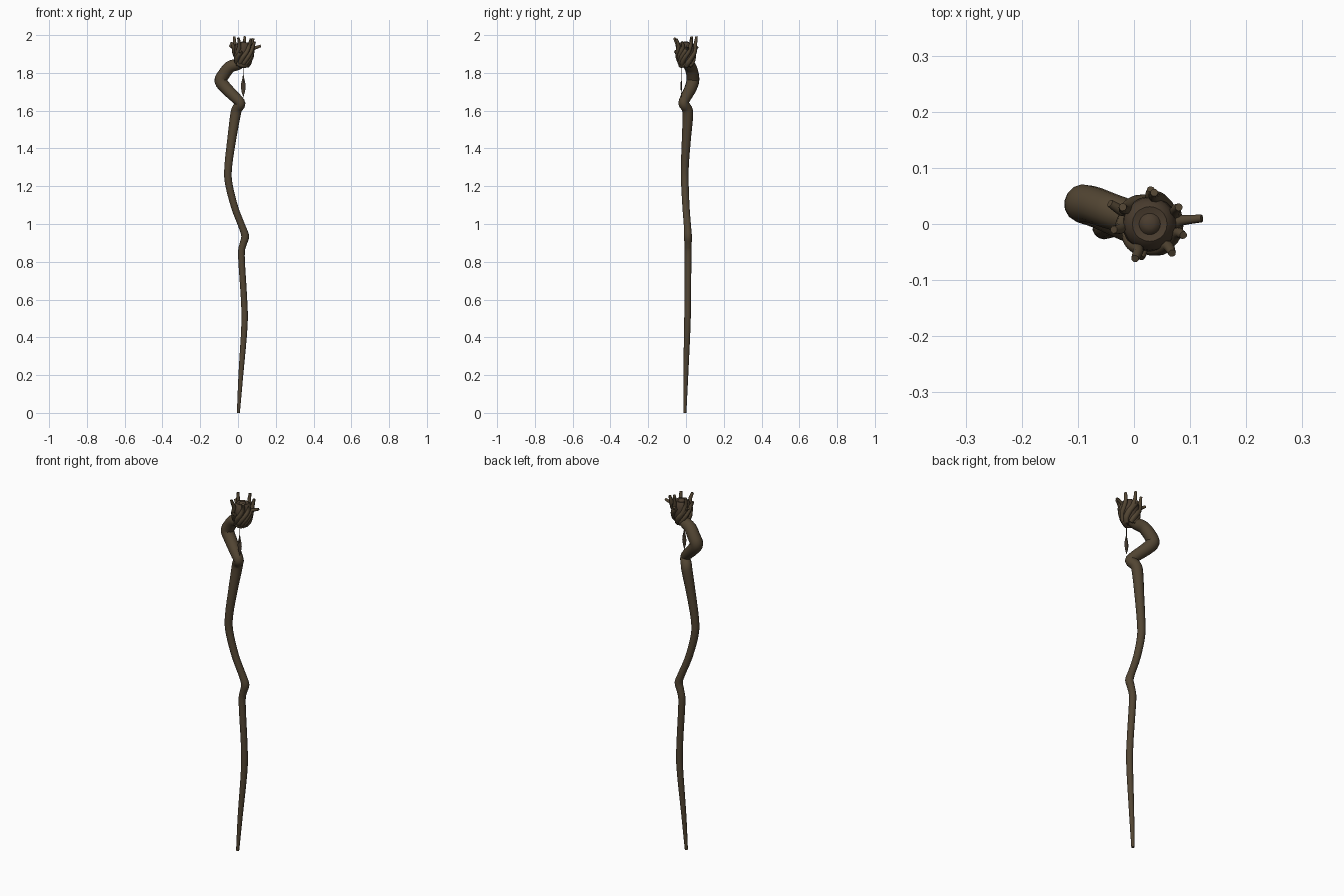
import bpy, bmesh, math
from mathutils import Vector

if "Cube" in bpy.data.objects:
    bpy.data.objects.remove(bpy.data.objects["Cube"])


def material(name, rgb):
    m = bpy.data.materials.new(name)
    m.diffuse_color = (*rgb, 1)
    m.use_nodes = True
    m.node_tree.nodes["Principled BSDF"].inputs["Base Color"].default_value = m.diffuse_color
    return m


BARK = material("brown bark", (0.085, 0.060, 0.033))
DARK = material("dark bark", (0.068, 0.046, 0.028))
CHARM = material("charm brown", (0.060, 0.043, 0.028))


def finish(bm, name, mat, angle=50):
    bmesh.ops.recalc_face_normals(bm, faces=bm.faces)
    me = bpy.data.meshes.new(name)
    bm.to_mesh(me)
    bm.free()
    ob = bpy.data.objects.new(name, me)
    bpy.context.collection.objects.link(ob)
    me.materials.append(mat)
    bpy.ops.object.select_all(action='DESELECT')
    bpy.context.view_layer.objects.active = ob
    ob.select_set(True)
    bpy.ops.object.shade_smooth_by_angle(angle=math.radians(angle))
    return ob


def smooth_path(pts, steps):
    """Catmull-Rom through (x, y, z, radius) points."""
    p = [Vector(q) for q in pts]
    p = [2 * p[0] - p[1]] + p + [2 * p[-1] - p[-2]]
    out = []
    for i in range(1, len(p) - 2):
        a, b, c, d = p[i - 1:i + 3]
        for k in range(steps):
            t = k / steps
            out.append(0.5 * (2 * b + (c - a) * t + (2 * a - 5 * b + 4 * c - d) * t * t
                              + (3 * b - a - 3 * c + d) * t ** 3))
    return out + [p[-2]]


def tube(name, pts, mat, sides=12, steps=4):
    path = smooth_path(pts, steps)
    pos = [q.to_3d() for q in path]
    bm = bmesh.new()
    rings, u = [], Vector((1, 0.2, 0))
    for i, c in enumerate(pos):
        t = (pos[min(i + 1, len(pos) - 1)] - pos[max(i - 1, 0)]).normalized()
        u = (u - t * u.dot(t)).normalized()
        v = t.cross(u)
        r = max(path[i][3], 0.002)
        rings.append([bm.verts.new(c + r * (math.cos(a) * u + math.sin(a) * v))
                      for a in (2 * math.pi * k / sides for k in range(sides))])
    for a, b in zip(rings, rings[1:]):
        for k in range(sides):
            j = (k + 1) % sides
            bm.faces.new((a[k], a[j], b[j], b[k]))
    bm.faces.new(rings[0])
    bm.faces.new(rings[-1])
    return finish(bm, name, mat)


# Crooked shaft: x, y, z, radius
tube("shaft", [
    (0.002, -0.006, 0.0, 0.008), (0.015, -0.001, 0.2, 0.013), (0.034, 0.007, 0.46, 0.017),
    (0.032, 0.009, 0.6, 0.017), (0.018, 0.011, 0.83, 0.018), (0.026, 0.011, 0.89, 0.019),
    (0.038, 0.010, 0.935, 0.021), (0.022, 0.008, 0.985, 0.019), (-0.018, 0.0, 1.09, 0.019),
    (-0.050, -0.006, 1.22, 0.020), (-0.051, -0.006, 1.31, 0.021), (-0.033, 0.002, 1.45, 0.024),
    (-0.014, 0.010, 1.575, 0.028), (-0.004, 0.004, 1.612, 0.028), (0.014, -0.014, 1.637, 0.026),
    (-0.012, -0.002, 1.668, 0.029), (-0.060, 0.023, 1.715, 0.032), (-0.091, 0.036, 1.757, 0.034),
    (-0.073, 0.034, 1.795, 0.033), (-0.042, 0.023, 1.832, 0.032), (0.0, 0.010, 1.846, 0.030),
    (0.030, 0.003, 1.865, 0.026)], BARK, 14)

# Bulb at the heart of the crown, turned from a profile with a ringed top
CX, CY = 0.028, 0.0
profile = [(0.018, 1.835), (0.034, 1.85), (0.044, 1.88), (0.049, 1.91), (0.047, 1.935),
           (0.040, 1.952), (0.031, 1.960), (0.024, 1.958), (0.019, 1.957), (0.015, 1.962),
           (0.008, 1.966)]
bm = bmesh.new()
N = 20
rings = [[bm.verts.new((CX + r * math.cos(2 * math.pi * k / N),
                        CY + r * math.sin(2 * math.pi * k / N), z)) for k in range(N)]
         for r, z in profile]
for a, b in zip(rings, rings[1:]):
    for k in range(N):
        bm.faces.new((a[k], a[(k + 1) % N], b[(k + 1) % N], b[k]))
bm.faces.new(rings[0])
bm.faces.new(rings[-1])
finish(bm, "crown_bulb", DARK)

# Root-like twigs that wind up around the bulb and splay out: tip x, y, z
tips = [(0.121, 0.010, 1.943), (0.080, 0.030, 1.982), (0.036, 0.056, 1.993), (0.030, 0.062, 1.940),
        (-0.020, 0.030, 1.993), (-0.043, 0.037, 1.945), (-0.036, -0.010, 1.962),
        (0.002, -0.062, 1.985), (0.012, -0.060, 1.915), (0.068, -0.052, 1.980), (0.088, -0.02, 1.965)]
for i, (x, y, z) in enumerate(tips):
    end = math.atan2(y - CY, x - CX)
    pts = []
    for turn, rad, h, thick in ((1.5, 0.020, 1.836, 0.012), (1.1, 0.034, 1.857, 0.013),
                                (0.65, 0.043, 1.885, 0.013), (0.25, 0.048, 1.912, 0.012)):
        a = end - turn
        h = min(h, 1.836 + (z - 1.836) * (h - 1.836) / 0.1)
        pts.append((CX + rad * math.cos(a), CY + rad * math.sin(a), h, thick))
    pts.append((CX + 0.053 * math.cos(end), CY + 0.050 * math.sin(end), (pts[-1][2] + z) / 2, 0.010))
    pts.append((x, y, z, 0.007))
    tube(f"crown_twig_{i + 1}", pts, BARK, 8, 4)

# Gnarled lip under the crown
tube("crown_lip", [(-0.005, -0.022, 1.850, 0.012), (0.025, -0.028, 1.840, 0.013),
                   (0.048, -0.012, 1.842, 0.013), (0.046, 0.014, 1.850, 0.012)], BARK, 8)

# Hanging thread and leaf-shaped charm
LX, LY = 0.028, -0.025
tube("charm_thread", [(LX, LY, 1.845, 0.0015), (LX, LY, 1.80, 0.0015), (LX, LY, 1.75, 0.0015)],
     CHARM, 6, 1)
bm = bmesh.new()
outline = [(0.0, 1.803), (0.004, 1.775), (0.011, 1.745), (0.013, 1.725), (0.009, 1.700), (0.0, 1.670)]
loop = outline + [(-x, z) for x, z in outline[-2:0:-1]]
rim = [bm.verts.new((LX + x, LY, z)) for x, z in loop]
for s in (-1, 1):
    mid = bm.verts.new((LX, LY + s * 0.004, 1.728))
    for k in range(len(rim)):
        bm.faces.new((rim[k], rim[(k + 1) % len(rim)], mid))
finish(bm, "hanging_charm", CHARM, 20)
